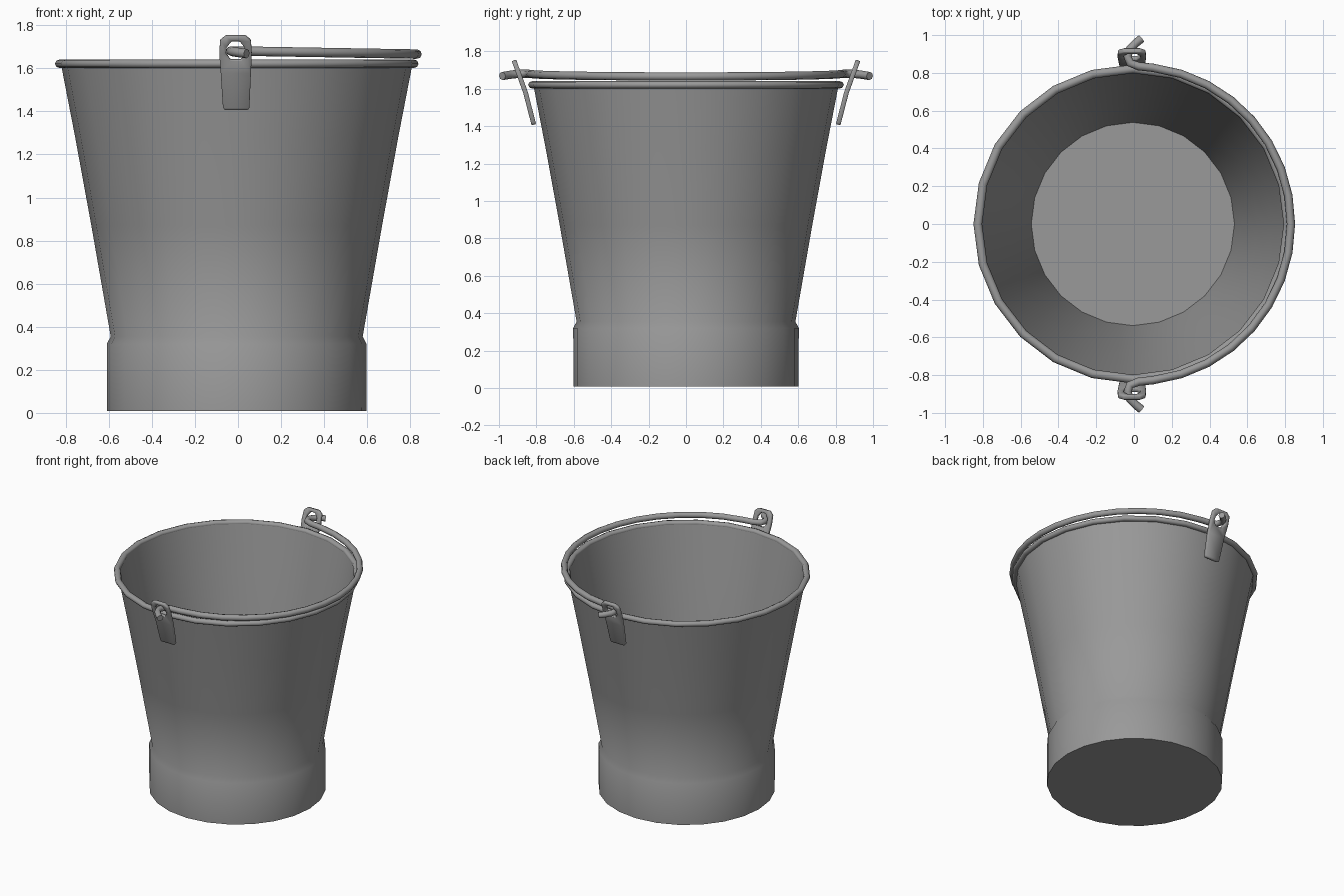
import bpy, bmesh
from math import sin, cos, pi, radians

if "Cube" in bpy.data.objects:
    bpy.data.objects.remove(bpy.data.objects["Cube"])

CX = -0.006   # slight sideways offset of the pail under its handle

# Dark galvanised metal
metal = bpy.data.materials.new("dark_metal")
metal.diffuse_color = (0.32, 0.32, 0.32, 1)
metal.use_nodes = True
metal.node_tree.nodes["Principled BSDF"].inputs["Base Color"].default_value = metal.diffuse_color


def smooth(ob, angle):
    ob.data.materials.append(metal)
    bpy.ops.object.select_all(action='DESELECT')
    ob.select_set(True)
    bpy.context.view_layer.objects.active = ob
    bpy.ops.object.shade_smooth_by_angle(angle=radians(angle))


def finish(name, bm, angle=40):
    bmesh.ops.recalc_face_normals(bm, faces=bm.faces)
    me = bpy.data.meshes.new(name)
    bm.to_mesh(me)
    bm.free()
    ob = bpy.data.objects.new(name, me)
    bpy.context.collection.objects.link(ob)
    smooth(ob, angle)
    return ob


def lathe(name, profile, sides, closed=False, angle=40):
    bm = bmesh.new()
    rings = [[bm.verts.new((CX + r * cos(2 * pi * i / sides), r * sin(2 * pi * i / sides), z))
              for i in range(sides)] for r, z in profile]
    pairs = list(zip(rings, rings[1:]))
    if closed:
        pairs.append((rings[-1], rings[0]))
    for a, b in pairs:
        for i in range(sides):
            j = (i + 1) % sides
            bm.faces.new((a[i], a[j], b[j], b[i]))
    if not closed:
        bm.faces.new(rings[0])
        bm.faces.new(rings[-1])
    return finish(name, bm, angle)


# Pail: foot band, flaring outer wall, inner wall and floor
lathe("pail_body", [(0.602, 0.008), (0.603, 0.32), (0.585, 0.355),
                    (0.675, 0.87), (0.75, 1.28), (0.816, 1.62),
                    (0.800, 1.62), (0.735, 1.28), (0.66, 0.87), (0.572, 0.355),
                    (0.538, 0.12)], 24)

# Rolled rim
lathe("rim", [(0.821 + 0.023 * cos(2 * pi * k / 8), 1.621 + 0.02 * sin(2 * pi * k / 8))
              for k in range(8)], 24, closed=True, angle=70)


# Lugs: bent plates with an eye for the handle
def lug_y(z):
    if z < 1.58:
        return 0.814 + (z - 1.41) * 0.26
    return 0.858 + (z - 1.58) * 0.36


OUTER = [(0.06, 1.58), (0.064, 1.67), (0.06, 1.73), (0.035, 1.752), (-0.055, 1.752),
         (-0.083, 1.73), (-0.087, 1.67), (-0.08, 1.58)]
HOLE = [(0.015, 1.64), (0.034, 1.67), (0.03, 1.7), (0.008, 1.728), (-0.03, 1.728),
        (-0.052, 1.7), (-0.056, 1.67), (-0.035, 1.64)]
FOOT = [(-0.07, 1.42), (-0.062, 1.408), (0.046, 1.408), (0.053, 1.42)]


def lug(name, s):
    bm = bmesh.new()
    out, hole, foot = ([bm.verts.new((x, s * lug_y(z), z)) for x, z in pts]
                       for pts in (OUTER, HOLE, FOOT))
    for i in range(8):
        j = (i + 1) % 8
        bm.faces.new((out[i], out[j], hole[j], hole[i]))
    bm.faces.new((out[0], out[7], foot[0], foot[3]))
    bm.faces.new(foot)
    ob = finish(name, bm)
    m = ob.modifiers.new("thickness", 'SOLIDIFY')
    m.thickness = 0.025
    m.offset = 0
    b = ob.modifiers.new("soft_edges", 'BEVEL')
    b.width = 0.004
    b.segments = 1


lug("back_lug", 1)
lug("front_lug", -1)

# Handle: half hoop resting over the rim, hooked through both lugs
hook = [(0.04, 0.982, 1.668), (0.01, 0.958, 1.672), (-0.022, 0.925, 1.677),
        (-0.034, 0.888, 1.68), (-0.022, 0.853, 1.68), (0.025, 0.835, 1.68)]
arc = []
for k in range(17):
    a = radians(83 - 166 * k / 16)
    x = 0.831 * cos(a)
    arc.append((x, 0.833 * sin(a), 1.68 - 0.017 * x))
path = hook + arc + [(x, -y, z) for x, y, z in reversed(hook)]

cu = bpy.data.curves.new("handle", 'CURVE')
cu.dimensions = '3D'
cu.bevel_depth = 0.022
cu.bevel_resolution = 2
cu.use_fill_caps = True
sp = cu.splines.new('POLY')
sp.points.add(len(path) - 1)
for p, co in zip(sp.points, path):
    p.co = (*co, 1)
handle = bpy.data.objects.new("handle", cu)
bpy.context.collection.objects.link(handle)
bpy.ops.object.select_all(action='DESELECT')
handle.select_set(True)
bpy.context.view_layer.objects.active = handle
bpy.ops.object.convert(target='MESH')
smooth(bpy.context.view_layer.objects.active, 60)
